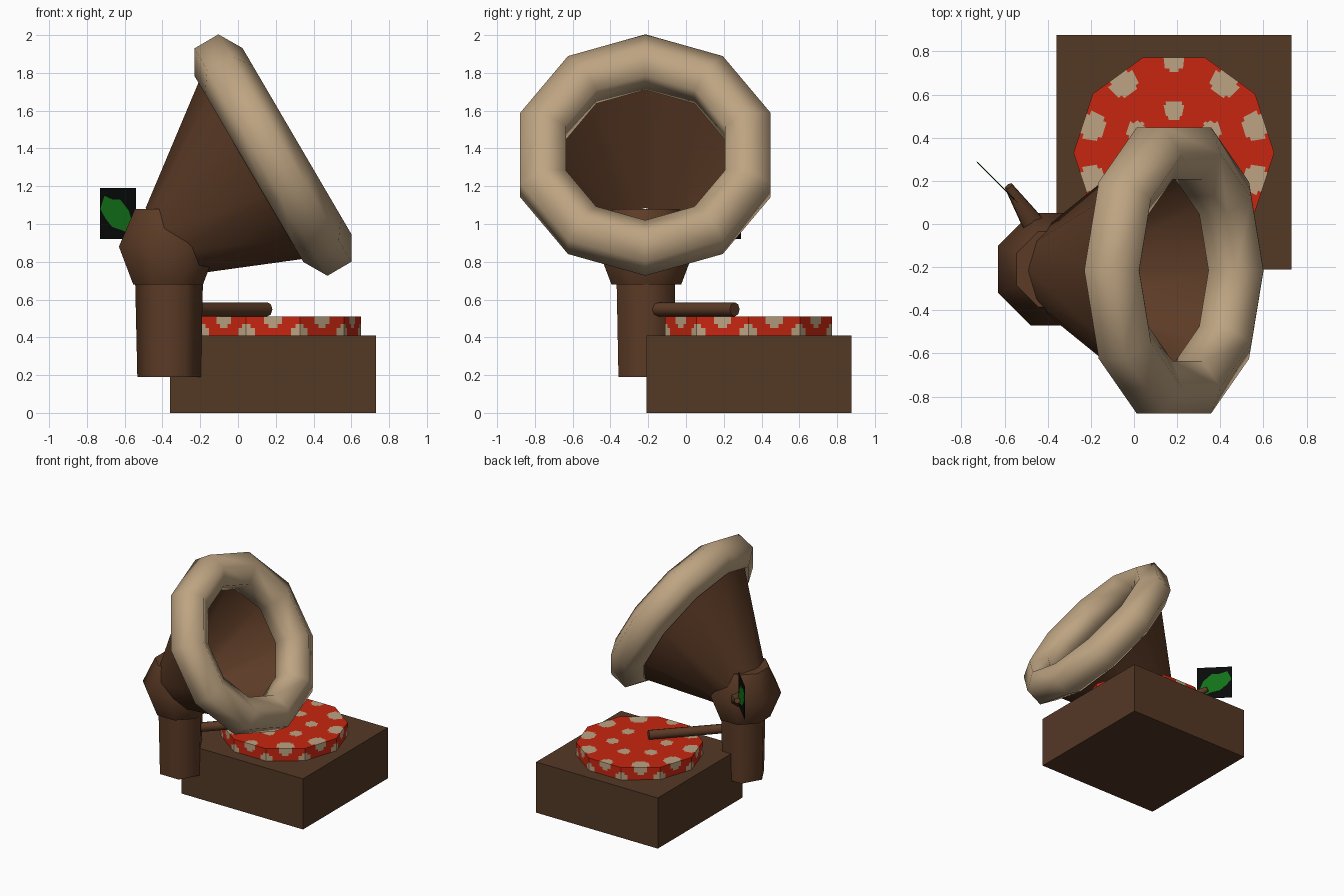
import bpy, bmesh, math
from mathutils import Vector as V

if "Cube" in bpy.data.objects:
    bpy.data.objects.remove(bpy.data.objects["Cube"])


def material(name, rgb):
    m = bpy.data.materials.new(name)
    lin = [((c / 255 + 0.055) / 1.055) ** 2.4 if c > 10 else c / 255 / 12.92 for c in rgb]
    m.diffuse_color = (*lin, 1)
    m.use_nodes = True
    m.node_tree.nodes["Principled BSDF"].inputs["Base Color"].default_value = m.diffuse_color
    return m


BOX = material("box brown", (84, 56, 37))
WOOD = material("wood brown", (92, 59, 38))
TAN = material("cream tan", (190, 164, 130))
RED = material("cap red", (200, 38, 16))
GREEN = material("leaf green", (18, 112, 24))
BLACK = material("leaf backing black", (8, 10, 9))


def finish(name, bm, mats, angle=None):
    bmesh.ops.recalc_face_normals(bm, faces=bm.faces)
    me = bpy.data.meshes.new(name)
    bm.to_mesh(me)
    bm.free()
    ob = bpy.data.objects.new(name, me)
    bpy.context.collection.objects.link(ob)
    for m in mats:
        me.materials.append(m)
    if angle:
        bpy.ops.object.select_all(action='DESELECT')
        ob.select_set(True)
        bpy.context.view_layer.objects.active = ob
        bpy.ops.object.shade_smooth_by_angle(angle=math.radians(angle))
    return ob


def circle(center, axis, ref, r, n, phase=0.0):
    """n points around axis, the first one toward ref"""
    a = V(axis).normalized()
    u = (V(ref) - a * a.dot(V(ref))).normalized()
    w = a.cross(u)
    angs = [2 * math.pi * (i + phase) / n for i in range(n)]
    return [V(center) + r * (u * math.cos(t) + w * math.sin(t)) for t in angs]


def loft(name, rings, mat, caps=True, closed=False, angle=65):
    bm = bmesh.new()
    vs = [[bm.verts.new(p) for p in ring] for ring in rings]
    n = len(vs[0])
    pairs = list(zip(vs, vs[1:])) + ([(vs[-1], vs[0])] if closed else [])
    for a, b in pairs:
        for i in range(n):
            j = (i + 1) % n
            bm.faces.new((a[i], a[j], b[j], b[i]))
    if caps:
        bm.faces.new(vs[0])
        bm.faces.new(vs[-1])
    return finish(name, bm, [mat], angle)


X, Z = V((1, 0, 0)), V((0, 0, 1))

# Box base
loft("box_base", [[V((x, y, z)) for x, y in
                   ((-0.36, -0.21), (0.73, -0.21), (0.73, 0.875), (-0.36, 0.875))]
                  for z in (0, 0.41)], BOX, angle=None)

# Spotted ten-sided turntable: fine polar grid, spots chosen by distance
DC, DR, SEG = V((0.185, 0.33, 0)), 0.465, 12
spots = []
for k in range(10):
    a = math.radians(18 + 36 * k)
    rad, size = (0.435, 0.055) if k in (2, 7) else (0.405, 0.065)
    spots.append((DC + V((rad * math.cos(a), rad * math.sin(a), 0.51)), size))
    a = math.radians(36 * k)
    spots.append((DC + V((DR * math.cos(a), DR * math.sin(a), 0.42)), 0.045))
for k in range(6):
    a = math.radians(30 + 60 * k)
    spots.append((DC + V((0.2 * math.cos(a), 0.2 * math.sin(a), 0.51)), 0.047))
corners = circle((0, 0, 0), Z, X, DR, 10)
rim = [corners[i].lerp(corners[(i + 1) % 10], j / SEG) for i in range(10) for j in range(SEG)]
profile = [(s / 26, 0.51) for s in range(1, 27)] + [(1, 0.51 - 0.02 * s) for s in range(1, 6)]
bm = bmesh.new()
rows = [[bm.verts.new(DC + p * f + Z * z) for p in rim] for f, z in profile]
for a, b in zip(rows, rows[1:]):
    for i in range(len(rim)):
        j = (i + 1) % len(rim)
        bm.faces.new((a[i], a[j], b[j], b[i]))
bm.faces.new(rows[0])
bm.faces.new(rows[-1])
for f in bm.faces:
    c = f.calc_center_median()
    f.material_index = int(any((c - s).length < r for s, r in spots))
finish("spotted_turntable", bm, [RED, TAN], 30)

# Post and bulb joint
P = V((-0.365, -0.212, 0))
loft("post", [circle(P + Z * z, Z, X, r, 6) for z, r in ((0.19, 0.168), (0.72, 0.18))], WOOD)
B = V((-0.37, -0.21, 0))
loft("bulb_joint", [circle(B + Z * z, Z, X, r, 8, 0.5) for z, r in
                    ((0.68, 0.20), (0.88, 0.282), (1.08, 0.19))], WOOD, angle=50)

# Tone arm
s, e = V((-0.3, -0.22, 0.548)), V((0.155, 0.258, 0.548))
loft("tone_arm", [circle(p, e - s, Z, 0.0375, 8) for p in (s, e)], WOOD, angle=50)

# Horn rim: ten-sided ring with a hexagonal section
C = V((0.185, -0.215, 1.365))
N = V((0.863, 0, 0.505)).normalized()
sections = []
for p in circle((0, 0, 0), N, Z, 1, 10):
    sections.append(circle(C + p * 0.57, N.cross(p), N, 0.147, 6))
# keep the outer and inner flats of the section at full polygon radius
loft("horn_rim", sections, TAN, caps=False, closed=True)

# Horn cone, open at both ends
loft("horn_cone", [circle((-0.36, -0.215, 0.91), (0.804, 0, 0.595), Z, 0.217, 10),
                   circle(C - N * 0.08, N, Z, 0.58, 10)], WOOD, caps=False)

# Twig on the back of the bulb
s, e = V((-0.46, -0.01, 0.9)), V((-0.582, 0.176, 0.99))
loft("twig", [circle(s, e - s, Z, 0.06, 6), circle(e, e - s, Z, 0.022, 6)], WOOD)


# Leaf on a diagonal upright plate
def plate(name, outline, half, mat):
    off = V((1, 1, 0)).normalized() * half
    pts = [V((x, 0.10 + (-0.54 - x), z)) for x, z in outline]
    loft(name, [[p - off for p in pts], [p + off for p in pts]], mat, angle=None)


plate("leaf_backing", [(-0.73, 0.92), (-0.54, 0.92), (-0.54, 1.19), (-0.73, 1.19)], 0.001, BLACK)
plate("leaf", [(-0.727, 1.08), (-0.705, 1.15), (-0.66, 1.13), (-0.62, 1.13), (-0.575, 1.07),
               (-0.555, 1.0), (-0.575, 0.95), (-0.62, 0.97), (-0.665, 0.985), (-0.70, 1.03)],
      0.003, GREEN)
